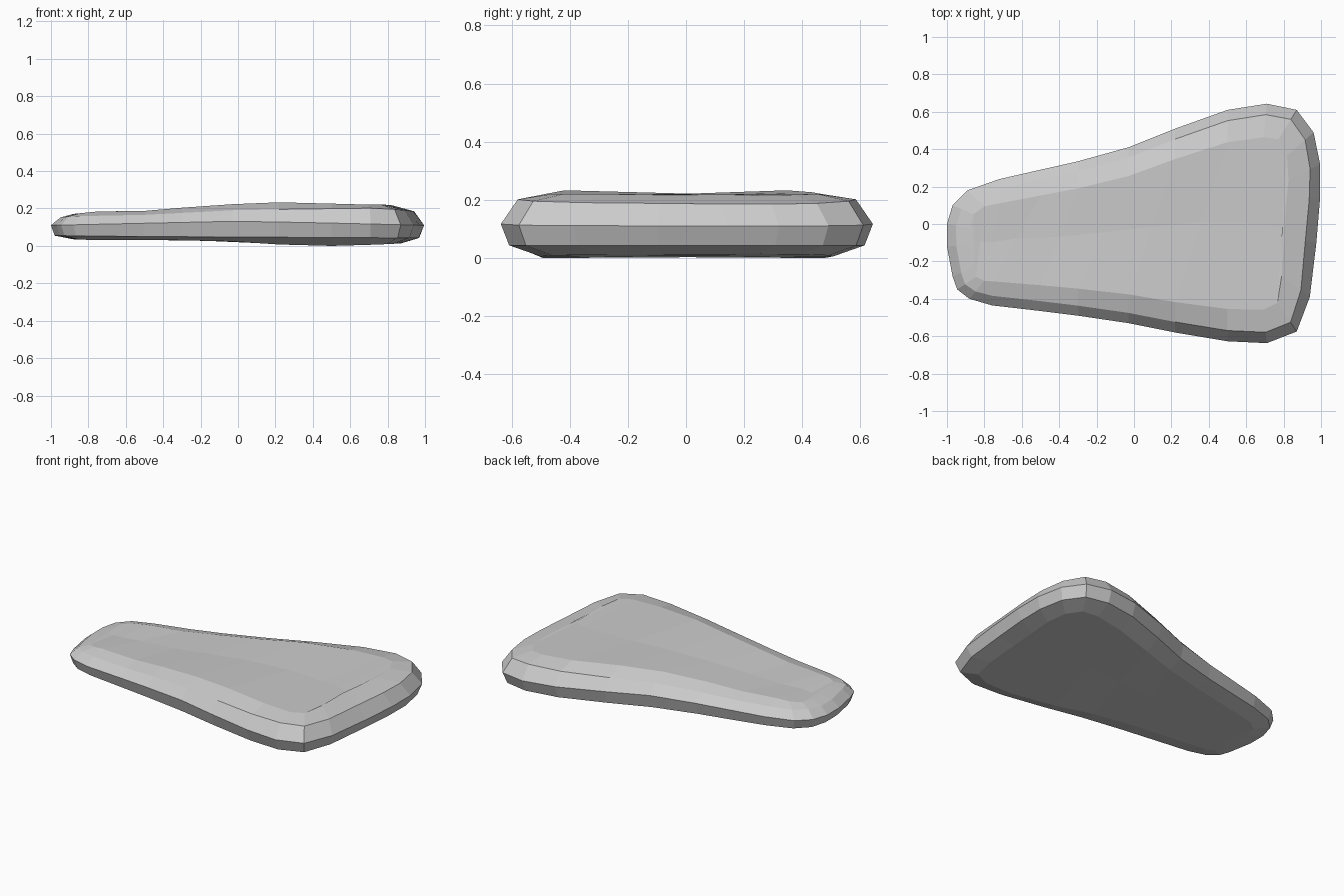
import bpy, bmesh
from mathutils import Vector

if "Cube" in bpy.data.objects:
    bpy.data.objects.remove(bpy.data.objects["Cube"])

# Plan outline, narrow end to wide end, one list per long side
BACK = [(-1, 0), (-.97, .1), (-.89, .18), (-.72, .24), (-.5, .29), (-.3, .335), (-.03, .41),
        (.22, .51), (.5, .61), (.71, .643), (.87, .61), (.96, .49), (.995, .32), (.995, .14)]
FRONT = [(-1, -.12), (-.97, -.28), (-.945, -.35), (-.88, -.4), (-.76, -.435), (-.5, -.465), (-.3, -.49),
         (-.03, -.53), (.22, -.58), (.5, -.627), (.71, -.637), (.87, -.575), (.94, -.39), (.975, -.1)]

# Height curves along the length
BOTTOM = [(-1, .045), (-.85, .033), (-.3, .03), (0, .023), (.2, .008), (.5, 0), (.75, .007), (1, .02)]
LOWER = [(-1, .055), (-.5, .05), (.5, .045), (1, .042)]
MIDDLE = [(-1, .11), (0, .132), (.5, .122), (1, .11)]
UPPER = [(-1, .145), (-.9, .158), (-.5, .166), (0, .192), (.7, .202), (.85, .195), (.97, .182)]
RIDGE = [(-1, .155), (-.87, .172), (-.75, .184), (-.5, .187), (-.3, .204), (0, .225),
         (.25, .234), (.65, .221), (.8, .22), (.95, .2)]


def curve(points, x):
    for (x0, a), (x1, b) in zip(points, points[1:]):
        if x <= x1:
            return a + (b - a) * max(0, (x - x0) / (x1 - x0))
    return points[-1][1]


def inset(p, dist):
    """Move an outline point towards the spine of the plate."""
    x, y = p
    spine = -.09 + .09 * (x + 1) / 2
    target = Vector((min(max(x, -.75), .68), spine + .5 * (y - spine)))
    return Vector(p) + (target - Vector(p)).normalized() * dist


bm = bmesh.new()
outline = BACK + FRONT[::-1]
n, half = len(outline), len(BACK)


def ring(heights, d_narrow, d_wide):
    verts = []
    for p in outline:
        q = inset(p, d_narrow + (d_wide - d_narrow) * (p[0] + 1) / 2)
        verts.append(bm.verts.new((q.x, q.y, curve(heights, q.x))))
    return verts


# Bevelled rim made of stacked loops
rings = [ring(BOTTOM, .12, .14), ring(LOWER, .02, .03), ring(MIDDLE, 0, 0),
         ring(UPPER, .05, .06), ring(RIDGE, .12, .19)]
for a, b in zip(rings, rings[1:]):
    for i in range(n):
        j = (i + 1) % n
        bm.faces.new((a[i], a[j], b[j], b[i]))

# Broad faces: strips joining both sides, the top slightly dished
for loop, dip in ((rings[0], 0), (rings[-1], .008)):
    mids = []
    for i in range(half):
        co = (loop[i].co + loop[n - 1 - i].co) / 2
        co.z -= dip * (1 if 1 < i < half - 2 else 0)
        mids.append(bm.verts.new(co))
    for i in range(half - 1):
        bm.faces.new((loop[i], loop[i + 1], mids[i + 1], mids[i]))
        bm.faces.new((mids[i], mids[i + 1], loop[n - 2 - i], loop[n - 1 - i]))
    for i in (0, half - 1):
        bm.faces.new((loop[i], mids[i], loop[n - 1 - i])) if (loop[i].co - loop[n - 1 - i].co).length < 0 else None
    # close the short end edges
    bm.verts.index_update()

bmesh.ops.holes_fill(bm, edges=[e for e in bm.edges if e.is_boundary], sides=4)
bmesh.ops.recalc_face_normals(bm, faces=bm.faces)
mesh = bpy.data.meshes.new("stone_slab")
bm.to_mesh(mesh)
bm.free()
slab = bpy.data.objects.new("stone_slab", mesh)
bpy.context.collection.objects.link(slab)
